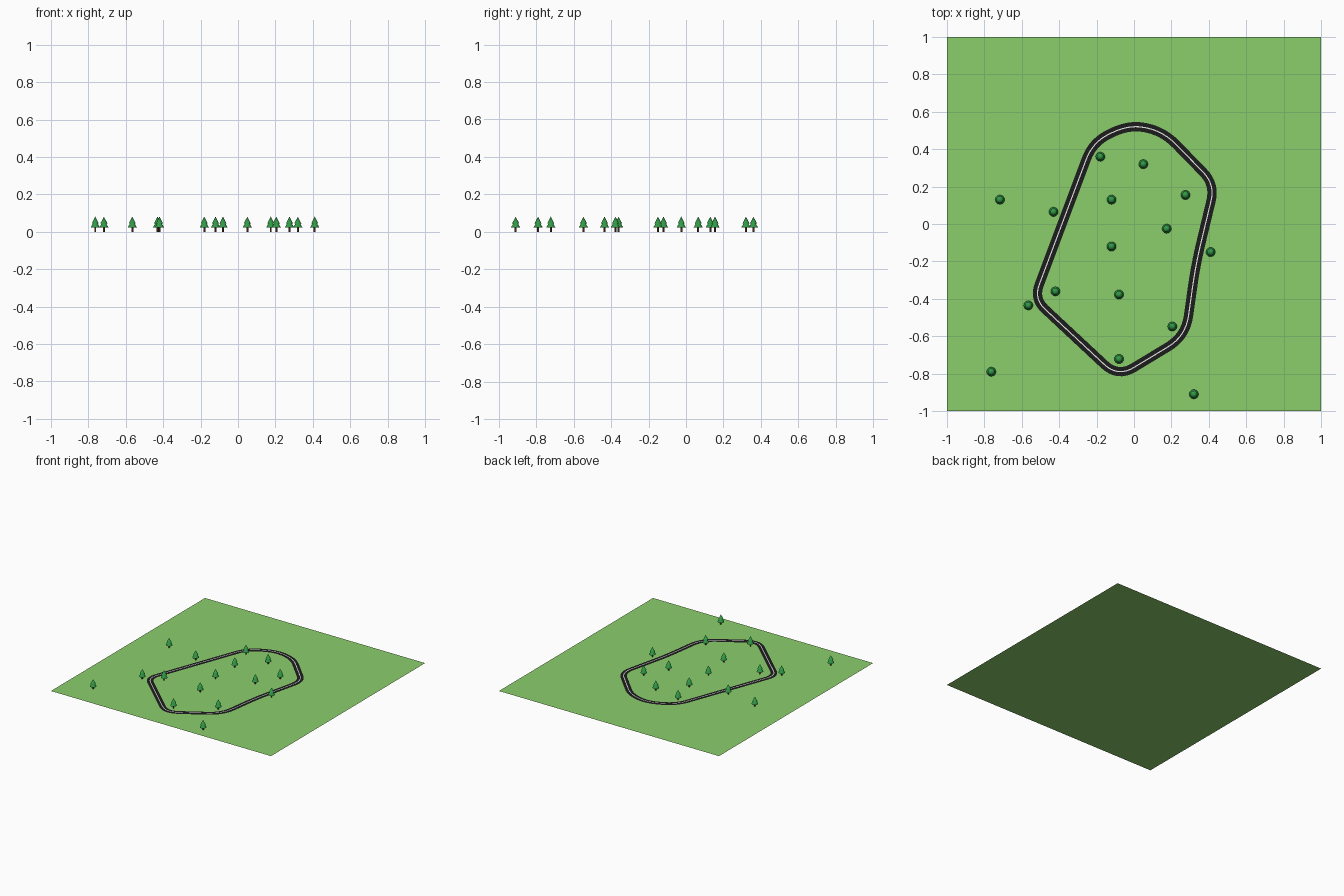
import bpy, bmesh
from mathutils import Vector

cube = bpy.data.objects.get("Cube")
if cube:
    bpy.data.objects.remove(cube, do_unlink=True)


def material(name, rgb):
    mat = bpy.data.materials.new(name)
    mat.use_nodes = True
    mat.diffuse_color = (*rgb, 1)
    mat.node_tree.nodes["Principled BSDF"].inputs["Base Color"].default_value = (*rgb, 1)
    return mat


GRASS = material("grass_green", (0.26, 0.62, 0.15))
ASPHALT = material("asphalt_black", (0.012, 0.012, 0.012))
PAINT = material("line_white", (0.9, 0.9, 0.9))
LEAF = material("leaf_green", (0.03, 0.32, 0.06))
BARK = material("bark_brown", (0.09, 0.045, 0.02))


def add_object(name, bm, mats):
    mesh = bpy.data.meshes.new(name)
    bm.to_mesh(mesh)
    bm.free()
    for mat in mats:
        mesh.materials.append(mat)
    obj = bpy.data.objects.new(name, mesh)
    bpy.context.collection.objects.link(obj)
    return obj


# Flat field
bm = bmesh.new()
bmesh.ops.create_grid(bm, x_segments=1, y_segments=1, size=1)
add_object("ground", bm, [GRASS])

# Circuit corners: x, y and how far before and after each the bend runs
corners = [
    (-0.086, -0.819, 0.10), (0.276, -0.60, 0.11), (0.33, -0.217, 0.12),
    (0.433, 0.212, 0.09), (0.135, 0.518, 0.13), (-0.045, 0.522, 0.07),
    (-0.22, 0.44, 0.10), (-0.34, 0.12, 0.12), (-0.535, -0.40, 0.08),
]


def rounded_loop(corners, steps=8):
    path = []
    pts = [Vector((x, y, 0)) for x, y, _ in corners]
    for i, (p, c) in enumerate(zip(pts, corners)):
        before = p + (pts[i - 1] - p).normalized() * c[2]
        after = p + (pts[(i + 1) % len(pts)] - p).normalized() * c[2]
        for s in range(steps + 1):
            t = s / steps
            path.append(before.lerp(p, t).lerp(p.lerp(after, t), t))
    return path


def strip(name, path, width, z, mat):
    bm = bmesh.new()
    pairs = []
    for i, p in enumerate(path):
        d = (path[(i + 1) % len(path)] - path[i - 1]).normalized()
        side = Vector((d.y, -d.x, 0)) * width / 2
        up = Vector((0, 0, z))
        pairs.append((bm.verts.new(p + side + up), bm.verts.new(p - side + up)))
    for i, (a, b) in enumerate(pairs):
        c, d = pairs[i - 1]
        bm.faces.new((c, a, b, d))
    add_object(name, bm, [mat])


# Road with a painted centre line
path = rounded_loop(corners)
strip("road", path, 0.05, 0.002, ASPHALT)
strip("road_centre_line", path, 0.006, 0.0035, PAINT)


# Conifer: trunk and two stacked cones
def cone(bm, r1, r2, bottom, top, index, sides=16):
    old = set(bm.faces)
    made = bmesh.ops.create_cone(bm, cap_ends=True, segments=sides,
                                 radius1=r1, radius2=r2, depth=top - bottom)
    bmesh.ops.translate(bm, verts=made["verts"], vec=(0, 0, (top + bottom) / 2))
    for f in set(bm.faces) - old:
        f.material_index = index
        f.smooth = len(f.verts) <= 4


bm = bmesh.new()
cone(bm, 0.005, 0.005, 0, 0.028, 1)
cone(bm, 0.025, 0.006, 0.022, 0.056, 0)
cone(bm, 0.019, 0, 0.044, 0.081, 0)
tree = add_object("tree", bm, [LEAF, BARK])
for e in tree.data.edges:
    e.use_edge_sharp = False

spots = [
    (-0.18, 0.36), (0.05, 0.32), (-0.12, 0.13), (0.275, 0.155),
    (-0.717, 0.13), (-0.43, 0.065), (0.175, -0.025), (0.41, -0.15),
    (-0.12, -0.12), (-0.42, -0.36), (-0.565, -0.435), (-0.08, -0.377),
    (0.205, -0.548), (-0.08, -0.722), (-0.763, -0.79), (0.32, -0.91),
]
for i, (x, y) in enumerate(spots):
    obj = tree if i == 0 else tree.copy()
    if i:
        obj.name = f"tree_{i + 1}"
        bpy.context.collection.objects.link(obj)
    obj.location = (x, y, 0)
